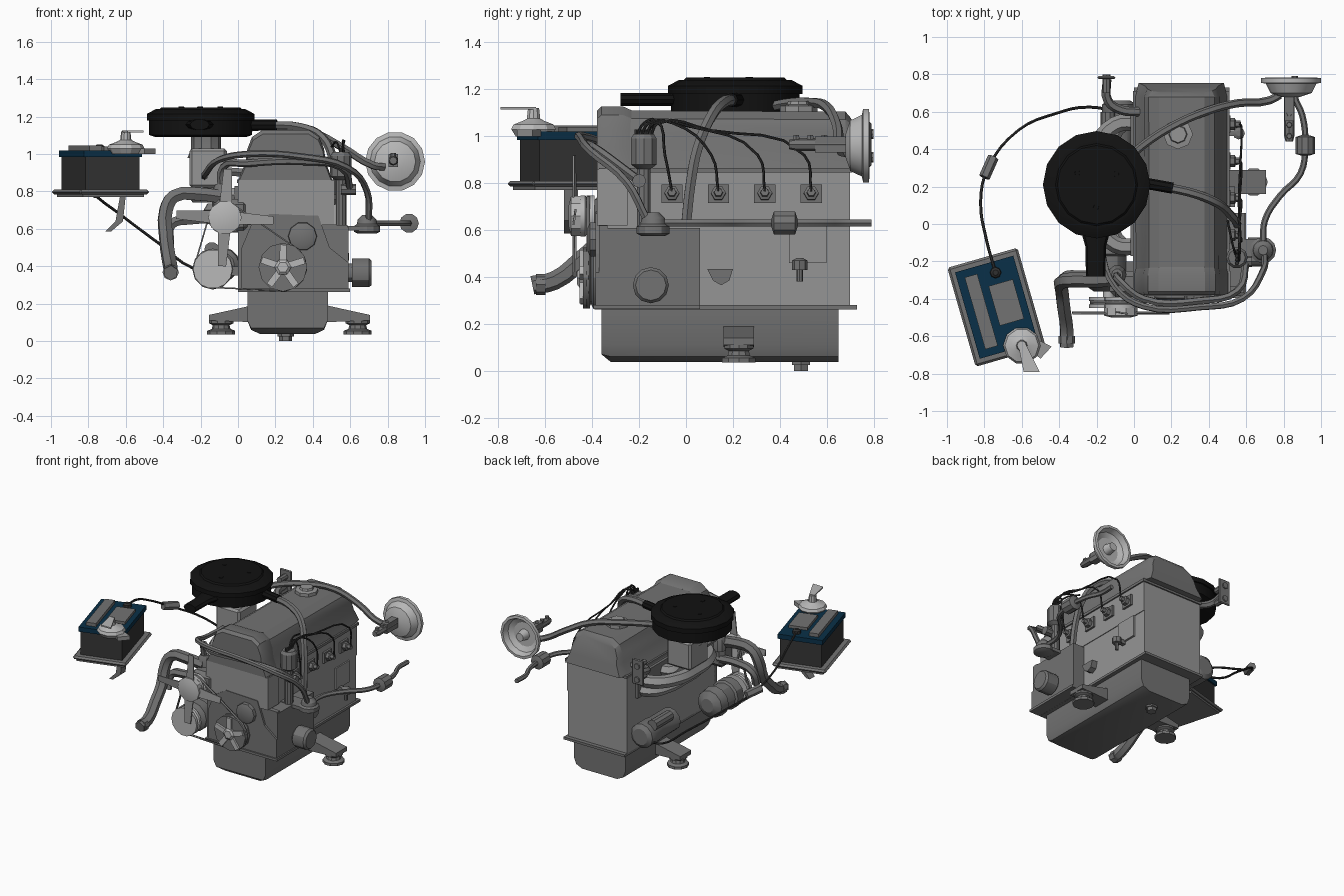
import bpy, bmesh, math
from mathutils import Vector, Matrix

def mat(name, c):
    m = bpy.data.materials.new(name)
    m.diffuse_color = (*c, 1)
    return m

BLACK = mat("black_plastic", (0.006, 0.006, 0.006))
DARK = mat("battery_case", (0.035, 0.035, 0.035))
BLUE = mat("battery_lid", (0.003, 0.03, 0.065))
WIRE = mat("rubber_wire", (0.03, 0.03, 0.03))
PAINT = mat("dark_grey_metal", (0.17, 0.17, 0.17))
CAST = mat("cast_metal", (0.30, 0.30, 0.30))
BRIGHT = mat("bright_metal", (0.48, 0.48, 0.48))

def add(name, bm, m=None, bevel=0):
    bmesh.ops.recalc_face_normals(bm, faces=bm.faces)
    if bevel:
        bmesh.ops.bevel(bm, geom=bm.edges[:], offset=bevel, segments=1, affect='EDGES')
    me = bpy.data.meshes.new(name)
    bm.to_mesh(me)
    bm.free()
    ob = bpy.data.objects.new(name, me)
    bpy.context.collection.objects.link(ob)
    me.materials.append(m or PAINT)
    return ob

def loft(name, rings, m=None):
    bm = bmesh.new()
    vs = [[bm.verts.new(p) for p in r] for r in rings]
    n = len(vs[0])
    for a, b in zip(vs, vs[1:]):
        for i in range(n):
            bm.faces.new((a[i], a[(i + 1) % n], b[(i + 1) % n], b[i]))
    bm.faces.new(vs[0])
    bm.faces.new(vs[-1])
    return add(name, bm, m)

def box(name, lo, hi, m=None, bevel=0):
    bm = bmesh.new()
    lo, hi = Vector(lo), Vector(hi)
    bmesh.ops.create_cube(bm, size=1, matrix=Matrix.Translation((lo + hi) / 2) @ Matrix.Diagonal((*(hi - lo), 1)))
    return add(name, bm, m, bevel)

def prism(name, pts, a, b, axis='Y', m=None):
    f = {'X': lambda p, t: (t, *p), 'Y': lambda p, t: (p[0], t, p[1]), 'Z': lambda p, t: (*p, t)}[axis]
    return loft(name, [[f(p, t) for p in pts] for t in (a, b)], m)

def lathe(name, base, axis, prof, n=12, m=None):
    """Rings of (distance along axis, radius)."""
    q = Vector(axis).to_track_quat('Z', 'Y')
    return loft(name, [[Vector(base) + q @ Vector((r * math.cos(k * math.tau / n), r * math.sin(k * math.tau / n), t))
                        for k in range(n)] for t, r in prof], m)

def tube(name, pts, r, m=None, res=1, steps=4):
    cu = bpy.data.curves.new(name, 'CURVE')
    cu.dimensions = '3D'
    cu.bevel_depth, cu.bevel_resolution, cu.resolution_u, cu.use_fill_caps = r, res, steps, True
    s = cu.splines.new('BEZIER')
    s.bezier_points.add(len(pts) - 1)
    for bp, p in zip(s.bezier_points, pts):
        bp.co = p
        bp.handle_left_type = bp.handle_right_type = 'AUTO'
    tmp = bpy.data.objects.new("tmp", cu)
    bpy.context.collection.objects.link(tmp)
    bpy.context.view_layer.update()
    me = bpy.data.meshes.new_from_object(tmp.evaluated_get(bpy.context.evaluated_depsgraph_get()))
    bpy.data.objects.remove(tmp)
    me.materials.clear()
    me.materials.append(m or PAINT)
    ob = bpy.data.objects.new(name, me)
    bpy.context.collection.objects.link(ob)
    return ob

# Engine block, head and oil pan
box("engine_block", (0.0, -0.34, 0.27), (0.495, 0.70, 0.62), CAST)
box("cylinder_head", (0.0, -0.34, 0.62), (0.50, 0.70, 0.85), CAST)
box("head_gasket", (-0.005, -0.37, 0.845), (0.51, 0.71, 0.865))
box("pan_flange", (0.0, -0.39, 0.262), (0.51, 0.73, 0.28))
box("front_pan_flange", (0.0, -0.395, 0.263), (0.60, 0.06, 0.281))
pan = [(0.05, 0.27), (0.05, 0.11), (0.07, 0.06), (0.12, 0.037), (0.41, 0.037), (0.46, 0.06), (0.48, 0.11), (0.48, 0.27)]
loft("oil_pan", [[(x, y, max(z, zm)) for x, z in pan] for y, zm in
                 ((-0.36, 0.07), (-0.32, 0.037), (0.65, 0.037))])
lathe("drain_plug", (0.255, 0.49, 0), (0, 0, 1), [(0, 0.035), (0.025, 0.035), (0.025, 0.045), (0.045, 0.045)], 6)
box("side_gear_case", (0.48, -0.37, 0.28), (0.59, 0.06, 0.61))
box("front_head_case", (0.0, -0.38, 0.62), (0.515, -0.25, 0.86), CAST)
prism("timing_cover", [(0.02, 0.27), (0.02, 0.5), (0.07, 0.62), (0.17, 0.68), (0.43, 0.67), (0.49, 0.5), (0.59, 0.42),
                       (0.59, 0.27)], -0.385, -0.33)
prism("timing_cover_back", [(0.0, 0.27), (0.0, 0.64), (0.585, 0.62), (0.59, 0.27)], -0.37, -0.335)

# Valve cover with a larger front hump, flared rear and oil cap
cover = [(0.0, 0.86), (0.04, 0.95), (0.05, 1.02), (0.075, 1.08), (0.13, 1.115), (0.38, 1.115), (0.435, 1.08), (0.46, 1.02),
         (0.47, 0.95), (0.505, 0.86)]
def ring(y, k, top, slope=0):
    return [(0.255 + (x - 0.255) * k, y - slope * (z - 0.86), 0.86 + (z - 0.86) * top) for x, z in cover]
loft("valve_cover", [ring(-0.25, 0.97, 0.98), ring(0.68, 0.98, 0.96), ring(0.755, 0.9, 0.85, 0.2)])
loft("valve_cover_front", [ring(-0.38, 0.97, 0.97), ring(-0.36, 1.0, 1.05), ring(-0.27, 1.0, 1.05), ring(-0.23, 0.96, 0.98)])
lathe("oil_cap", (0.235, 0.48, 1.09), (0, 0, 1), [(0, 0.08), (0.04, 0.08), (0.045, 0.05), (0.06, 0.045)], 8, CAST)

# Engine mounts on both sides
for s, side in ((-1, "left"), (1, "right")):
    X = lambda d: 0.275 + s * d
    loft(side + "_mount_arm", [[(X(0.16), y, 0.10), (X(0.16), y, 0.20), (X(0.27), y, 0.175), (X(0.43), y, 0.14),
                                (X(0.43), y, 0.11)] for y in (0.16, 0.29)])
    lathe(side + "_mount_rubber", (X(0.365), 0.225, 0.035), (0, 0, 1),
          [(0, 0.075), (0.02, 0.075), (0.03, 0.05), (0.05, 0.045), (0.06, 0.065), (0.085, 0.065)], 10)

# Right side: oil filter, fuel pump, sensors
lathe("oil_filter", (0.57, -0.15, 0.365), (1, 0, 0), [(0, 0.05), (0.04, 0.05), (0.04, 0.077), (0.13, 0.077), (0.145, 0.065)])
lathe("fuel_pump", (0.69, -0.14, 0.575), (0, 0, 1), [(0, 0.05), (0.01, 0.07), (0.04, 0.07), (0.05, 0.055), (0.075, 0.05), (0.1, 0.025)])
box("fuel_pump_flange", (0.49, -0.20, 0.59), (0.69, -0.08, 0.615))
box("sensor_boss", (0.48, 0.44, 0.46), (0.51, 0.60, 0.62), CAST)
lathe("pressure_sensor", (0.56, 0.485, 0.38), (0, 0, 1), [(0, 0.013), (0.05, 0.013), (0.05, 0.033), (0.09, 0.033), (0.1, 0.015)], 8)
box("sensor_arm", (0.49, 0.47, 0.44), (0.57, 0.50, 0.47))
prism("block_boss", [(0.09, 0.435), (0.20, 0.435), (0.185, 0.385), (0.15, 0.365), (0.115, 0.385)], 0.48, 0.54, 'X')

# Distributor, spark plugs and leads
lathe("distributor", (0.55, -0.18, 0.58), (0, 0, 1),
      [(0, 0.03), (0.28, 0.03), (0.3, 0.058), (0.41, 0.058), (0.43, 0.045)], 10)
for i in range(4):
    y = -0.06 + 0.198 * i
    box(f"plug_seat_{i}", (0.49, y - 0.045, 0.715), (0.515, y + 0.045, 0.795))
    lathe(f"spark_plug_{i}", (0.50, y, 0.755), (1, 0, 0.1), [(0, 0.032), (0.04, 0.032), (0.045, 0.02), (0.07, 0.018)], 6)
    y0 = -0.21 + 0.02 * i
    tube(f"plug_lead_{i}", [(0.55, y0, 1.0), (0.565, y0 + 0.03, 1.055), (0.56, -0.18 + 0.4 * (y + 0.18), 1.07 - 0.015 * i),
                            (0.575, y - 0.03, 0.92), (0.565, y, 0.765)], 0.006, WIRE)
    lathe(f"lead_tower_{i}", (0.55, y0, 0.99), (0, 0, 1), [(0, 0.012), (0.04, 0.01)], 6, WIRE)
tube("coil_lead", [(0.55, -0.18, 1.0), (0.53, -0.12, 1.06), (0.5, 0.02, 1.04)], 0.006, WIRE)

# Fuel line with filter
tube("fuel_line", [(0.69, -0.1, 0.63), (0.7, 0.02, 0.63), (0.78, 0.15, 0.63), (0.89, 0.27, 0.63), (0.915, 0.42, 0.63),
                   (0.9, 0.58, 0.63), (0.86, 0.68, 0.63), (0.86, 0.79, 0.63)], 0.017)
lathe("fuel_filter", (0.915, 0.365, 0.63), (0, 1, 0), [(0, 0.02), (0.01, 0.052), (0.1, 0.052), (0.11, 0.02)], 10)
tube("fuel_pipe_front", [(0.70, -0.17, 0.65), (0.69, -0.25, 0.80), (0.58, -0.40, 0.93), (0.35, -0.445, 0.985),
                         (0.05, -0.44, 1.0), (-0.10, -0.34, 0.97), (-0.17, -0.15, 0.90), (-0.18, 0.08, 0.88)], 0.018)
tube("fuel_return_pipe", [(0.60, -0.20, 0.81), (0.55, -0.36, 0.93), (0.35, -0.41, 0.96), (0.05, -0.40, 0.95),
                          (-0.08, -0.30, 0.93), (-0.09, -0.27, 0.80)], 0.02)
lathe("pipe_fitting", (0.55, -0.20, 0.81), (1, 0, 0), [(0, 0.03), (0.08, 0.03)], 8)

# Brake booster (hollow at the back) with master cylinder and vacuum hose
lathe("brake_booster", (0.84, 0.70, 0.96), (0, 1, 0), [(-0.02, 0.05), (0, 0.11), (0.05, 0.135), (0.055, 0.16), (0.08, 0.16),
      (0.082, 0.14), (0.04, 0.125), (0.02, 0.09), (0.02, 0.04), (0.08, 0.03)], 14, BRIGHT)
lathe("master_cylinder", (0.83, 0.44, 0.965), (0, 1, 0), [(0, 0.02), (0.03, 0.027), (0.25, 0.027)], 8)
box("master_cylinder_body", (0.805, 0.55, 0.93), (0.855, 0.70, 1.0))
for i in range(3):
    lathe(f"cylinder_port_{i}", (0.83, 0.47 + 0.06 * i, 0.98), (0, 0, 1), [(0, 0.017), (0.025, 0.014)], 6)
tube("vacuum_hose", [(0.78, 0.69, 0.93), (0.72, 0.66, 0.94), (0.55, 0.645, 1.04), (0.38, 0.60, 1.125), (0.2, 0.52, 1.145),
                     (0.06, 0.43, 1.14), (0.0, 0.38, 1.13)], 0.022)

# Air cleaner, breather hose and carburettor
lathe("air_cleaner", (-0.20, 0.21, 1.09), (0, 0, 1), [(0, 0.24), (0.012, 0.275), (0.09, 0.275), (0.09, 0.287), (0.125, 0.287),
                                                    (0.15, 0.24), (0.15, 0.22), (0.16, 0.21)], 16, BLACK)
for k in range(3):
    a = k * math.tau / 3 + 0.5
    lathe(f"cleaner_nut_{k}", (-0.2 + 0.12 * math.cos(a), 0.21 + 0.12 * math.sin(a), 1.24), (0, 0, 1), [(0, 0.018), (0.013, 0.015)], 6, BLACK)
loft("cleaner_snorkel", [[(-0.205 + w * math.cos(k * math.tau / 10), y, 1.157 + 0.03 * math.sin(k * math.tau / 10))
                          for k in range(10)] for y, w in ((-0.28, 0.052), (-0.12, 0.055), (-0.05, 0.075), (0, 0.08))], BLACK)
lathe("cleaner_outlet", (0.05, 0.22, 1.155), (1, -0.18, 0), [(0, 0.03), (0.16, 0.03)], 8, BLACK)
tube("breather_hose", [(0.16, 0.20, 1.155), (0.33, 0.16, 1.145), (0.45, 0.11, 1.09), (0.515, 0.05, 0.95), (0.54, 0.02, 0.8),
                       (0.55, 0.0, 0.62)], 0.024)
box("carburettor", (-0.26, 0.10, 0.82), (-0.06, 0.32, 1.03), CAST, 0.015)
lathe("carburettor_throat", (-0.17, 0.21, 0.98), (0, 0, 1), [(0, 0.1), (0.05, 0.08), (0.12, 0.08)], 10)

# Manifold loops and runners on the left
for i, (r, z, th) in enumerate(((0.20, 0.78, 0.045), (0.13, 0.70, 0.04))):
    tube(f"manifold_loop_{i}", [(0.03, 0.54, z), (-r * 0.5, 0.53, z), (-r, 0.40, z), (-r * 1.1, 0.21, z), (-r, 0.02, z),
                                (-r * 0.5, -0.11, z), (0.03, -0.12, z)], th, CAST)
for i in range(2):
    tube(f"intake_runner_{i}", [(0.03, 0.12 + 0.18 * i, 0.76), (-0.1, 0.15 + 0.12 * i, 0.77), (-0.16, 0.17 + 0.08 * i, 0.84)], 0.045, CAST)
box("manifold_flange", (-0.02, -0.17, 0.66), (0.02, 0.60, 0.83))

# Starter and alternator on the left
lathe("starter_motor", (-0.08, 0.28, 0.41), (0, 1, 0), [(0, 0.06), (0.02, 0.085), (0.22, 0.085), (0.24, 0.09), (0.36, 0.09), (0.38, 0.06)], 12)
lathe("starter_solenoid", (-0.14, 0.40, 0.49), (0, 1, 0), [(0, 0.04), (0.2, 0.04)], 10)
lathe("alternator", (-0.135, -0.36, 0.385), (0, 1, 0), [(0, 0.08), (0.02, 0.11), (0.09, 0.11), (0.1, 0.095), (0.19, 0.095),
                                                      (0.2, 0.11), (0.27, 0.1), (0.3, 0.05)], 12)
box("alternator_bracket", (-0.13, -0.32, 0.35), (0.03, -0.20, 0.40))

# Front pulleys, belt and fan
def pulley(name, x, z, r, n=14):
    lathe(name, (x, -0.45, z), (0, 1, 0), [(0, r * 0.7), (0, r), (0.02, r), (0.03, r * 0.85), (0.04, r), (0.06, r), (0.06, 0.03),
                                           (0.13, 0.03)], n, BRIGHT)
pulley("alternator_pulley", -0.135, 0.385, 0.105)
pulley("water_pump_pulley", -0.07, 0.66, 0.09)
lathe("crank_pulley", (0.24, -0.44, 0.395), (0, 1, 0), [(0, 0.105), (0, 0.13), (0.025, 0.13), (0.035, 0.11), (0.045, 0.13),
                                                       (0.07, 0.13), (0.07, 0.06), (0.10, 0.06)], 12)
lathe("crank_hub", (0.24, -0.465, 0.395), (0, 1, 0), [(0, 0.03), (0.01, 0.045), (0.04, 0.045)], 6, BRIGHT)
for k in range(5):
    a = k * math.tau / 5 + 0.3
    d, p = Vector((math.cos(a), 0, math.sin(a))), Vector((-math.sin(a), 0, math.cos(a))) * 0.018
    c, t3 = Vector((0.24, -0.455, 0.395)), Vector((0, 0.03, 0))
    loft(f"crank_spoke_{k}", [[c + d * t + p, c + d * t - p, c + d * t - p + t3, c + d * t + p + t3] for t in (0.02, 0.12)], BRIGHT)
lathe("camshaft_idler", (0.345, -0.42, 0.56), (0, 1, 0), [(0, 0.05), (0.01, 0.075), (0.06, 0.08)], 10)
belt = []
for cx, cz, r, a0, a1 in ((-0.07, 0.66, 0.088, 45, 168), (-0.135, 0.385, 0.103, 170, 274), (0.24, 0.395, 0.13, 275, 405)):
    belt += [(cx + r * math.cos(math.radians(a)), cz + r * math.sin(math.radians(a))) for a in [a0 + (a1 - a0) * k / 5 for k in range(6)]]
bm = bmesh.new()
rows = [[bm.verts.new((x, y, z)) for x, z in belt] for y in (-0.425, -0.41)]
for i in range(len(belt)):
    j = (i + 1) % len(belt)
    bm.faces.new((rows[0][i], rows[0][j], rows[1][j], rows[1][i]))
add("drive_belt", bm).modifiers.new("thickness", 'SOLIDIFY').thickness = 0.008
lathe("fan_hub", (-0.07, -0.50, 0.66), (0, 1, 0), [(0, 0.05), (0.01, 0.09), (0.05, 0.09)], 10, BRIGHT)
for k in range(4):
    a = k * math.tau / 4 - 0.06
    d, p = Vector((math.cos(a), 0, math.sin(a))), Vector((-math.sin(a), 0.15, math.cos(a)))
    c, t3 = Vector((-0.07, -0.48, 0.66)), Vector((0, 0.008, 0))
    loft(f"fan_blade_{k}", [[c + d * t + p * w, c + d * t - p * w, c + d * t - p * w + t3, c + d * t + p * w + t3]
                            for t, w in ((0.05, 0.035), (0.26, 0.022))], CAST)
box("water_pump", (-0.13, -0.39, 0.58), (0.06, -0.25, 0.76), bevel=0.03)

# Radiator hoses and thermostat housing
tube("radiator_hose", [(-0.08, -0.29, 0.77), (-0.2, -0.30, 0.785), (-0.34, -0.30, 0.775), (-0.385, -0.31, 0.70), (-0.385, -0.36, 0.56),
                       (-0.375, -0.45, 0.47), (-0.36, -0.56, 0.385), (-0.36, -0.655, 0.365)], 0.04, steps=3)
tube("lower_hose", [(-0.08, -0.27, 0.65), (-0.25, -0.28, 0.65), (-0.36, -0.28, 0.62), (-0.37, -0.31, 0.52)], 0.03)
lathe("hose_clamp", (-0.36, -0.62, 0.368), (0, 1, 0), [(-0.02, 0.044), (0.02, 0.044)], 8)
lathe("thermostat_housing", (-0.09, -0.27, 0.72), (0, 0, 1), [(0, 0.05), (0.08, 0.05), (0.12, 0.03)], 10)

# Heater valve bracket at the rear left
tube("heater_pipe", [(0.03, 0.60, 0.90), (-0.07, 0.61, 0.91), (-0.14, 0.66, 0.93), (-0.145, 0.77, 0.95)], 0.025)
box("heater_valve_plate", (-0.195, 0.775, 0.87), (-0.10, 0.79, 1.06), bevel=0.006)
for i in range(2):
    lathe(f"heater_valve_stud_{i}", (-0.147, 0.70, 0.91 + 0.1 * i), (0, 1, 0), [(0, 0.022), (0.1, 0.022)], 8)

# Battery on its tray, turned on the vertical axis
def turned(ob):
    ob.location, ob.rotation_euler = (-0.735, -0.445, 0), (0, 0, math.radians(16))
turned(box("battery_tray", (-0.17, -0.255, 0.77), (0.17, 0.255, 0.79)))
turned(box("battery_tray_rim", (-0.195, -0.275, 0.785), (0.195, 0.275, 0.81), bevel=0.012))
turned(box("battery_case", (-0.15, -0.23, 0.80), (0.15, 0.23, 0.99), DARK))
turned(box("battery_lid", (-0.162, -0.24, 0.985), (0.162, 0.24, 1.02), BLUE))
turned(box("battery_cap_strip", (-0.12, -0.2, 1.01), (-0.05, 0.2, 1.045)))
turned(box("battery_label_block", (-0.01, -0.10, 1.01), (0.125, 0.12, 1.04)))
lathe("battery_terminal", (-0.74, -0.26, 1.01), (0, 0, 1), [(0, 0.032), (0.03, 0.028), (0.04, 0.015)], 8, WIRE)
lathe("isolator_switch", (-0.60, -0.65, 1.0), (0, 0, 1), [(0, 0.08), (0.03, 0.1), (0.05, 0.09), (0.065, 0.05), (0.075, 0.03), (0.12, 0.025)], 10, BRIGHT)
prism("isolator_lever", [(-0.62, -0.64), (-0.58, -0.64), (-0.505, -0.79), (-0.59, -0.79)], 1.115, 1.125, 'Z', BRIGHT)
prism("isolator_clip", [(-0.57, -0.66), (-0.555, -0.60), (-0.44, -0.655), (-0.50, -0.72)], 1.0, 1.03, 'Z', CAST)
prism("tray_support", [(-0.60, 0.78), (-0.63, 0.78), (-0.655, 0.64), (-0.71, 0.585), (-0.68, 0.585), (-0.615, 0.64)], -0.52, -0.46)
tube("battery_cable", [(-0.74, -0.26, 1.03), (-0.79, -0.08, 0.99), (-0.82, 0.12, 0.9), (-0.78, 0.30, 0.80), (-0.62, 0.50, 0.67),
                       (-0.42, 0.59, 0.52), (-0.24, 0.625, 0.39), (-0.08, 0.60, 0.37)], 0.008, WIRE)
lathe("cable_fuse", (-0.80, 0.25, 0.815), (0.4, 0.9, -0.2), [(0, 0.03), (0.12, 0.03)], 6)

# Smooth shading that keeps hard edges
bpy.ops.object.select_all(action='SELECT')
bpy.context.view_layer.objects.active = bpy.data.objects["engine_block"]
bpy.ops.object.shade_smooth_by_angle(angle=math.radians(30))
